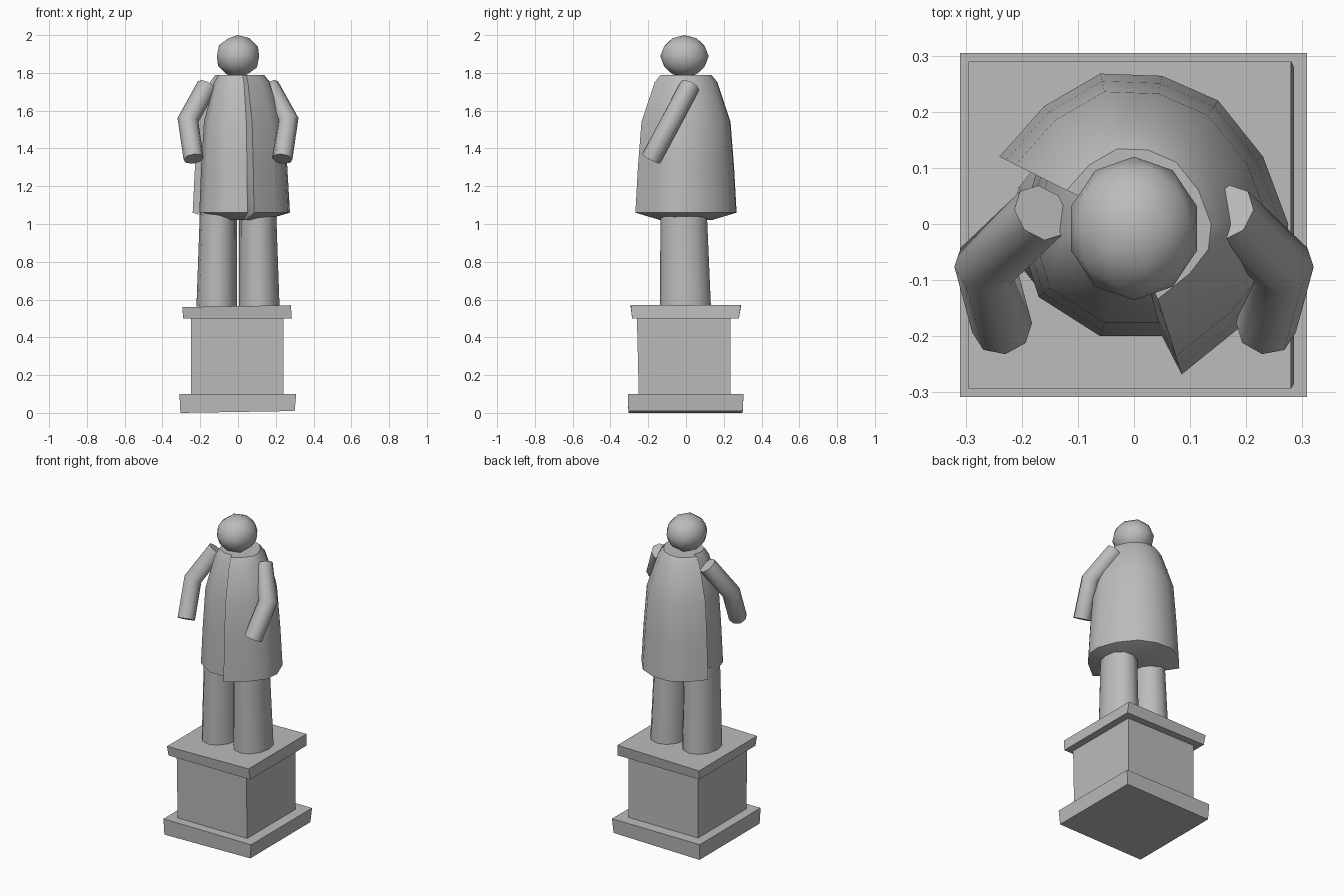
import bpy, bmesh, math
from mathutils import Vector

cube = bpy.data.objects.get("Cube")
if cube:
    bpy.data.objects.remove(cube, do_unlink=True)

stone = bpy.data.materials.new("grey stone")
stone.use_nodes = True
GREY = (0.5, 0.5, 0.5, 1)
stone.diffuse_color = GREY
stone.node_tree.nodes["Principled BSDF"].inputs["Base Color"].default_value = GREY


def finish(name, bm, angle=50):
    """Turn a bmesh into a named, shaded object."""
    bmesh.ops.recalc_face_normals(bm, faces=bm.faces)
    mesh = bpy.data.meshes.new(name)
    bm.to_mesh(mesh)
    bm.free()
    obj = bpy.data.objects.new(name, mesh)
    bpy.context.collection.objects.link(obj)
    mesh.materials.append(stone)
    bpy.ops.object.select_all(action='DESELECT')
    obj.select_set(True)
    bpy.context.view_layer.objects.active = obj
    bpy.ops.object.shade_smooth_by_angle(angle=math.radians(angle))
    return obj


def loft(name, rings, angle=50):
    """Skin a stack of equal-length rings and cap both ends."""
    bm = bmesh.new()
    rows = [[bm.verts.new(p) for p in ring] for ring in rings]
    n = len(rows[0])
    for a, b in zip(rows, rows[1:]):
        for i in range(n):
            j = (i + 1) % n
            bm.faces.new((a[i], a[j], b[j], b[i]))
    bm.faces.new(rows[0])
    bm.faces.new(rows[-1])
    return finish(name, bm, angle)


def ellipse(cx, cy, z, rx, ry, n=12):
    return [(cx + rx * math.cos(math.tau * i / n),
             cy + ry * math.sin(math.tau * i / n), z) for i in range(n)]


def rect(x0, x1, y0, y1, z_left, z_right):
    return [(x0, y0, z_left), (x1, y0, z_right), (x1, y1, z_right), (x0, y1, z_left)]


def arm(name, side, n=8, r=0.054):
    """Bent tube with a mitred elbow."""
    path = [Vector((side * x, y, z)) for x, y, z in
            ((0.165, 0.02, 1.73), (0.265, -0.075, 1.55), (0.235, -0.185, 1.345))]
    upper = (path[1] - path[0]).normalized()
    lower = (path[2] - path[1]).normalized()
    u = upper.orthogonal().normalized()
    v = upper.cross(u)
    bend = (upper + lower).normalized()
    rings = [[], [], []]
    for i in range(n):
        a = math.tau * i / n
        p = path[0] + r * (math.cos(a) * u + math.sin(a) * v)
        q = p + upper * ((path[1] - p).dot(bend) / upper.dot(bend))
        w = q + lower * ((path[2] - q).dot(lower) / lower.dot(lower))
        for ring, point in zip(rings, (p, q, w)):
            ring.append(point)
    return loft(name, rings)


# Pedestal: three slightly uneven blocks
loft("pedestal_base", [rect(-0.305, 0.3, -0.305, 0.3, 0.0, 0.01),
                       rect(-0.31, 0.308, -0.308, 0.305, 0.1, 0.1)], 30)
loft("pedestal_block", [rect(-0.25, 0.24, -0.25, 0.235, 0.09, 0.09),
                        rect(-0.25, 0.24, -0.26, 0.235, 0.51, 0.51)], 30)
loft("pedestal_top", [rect(-0.29, 0.285, -0.285, 0.28, 0.5, 0.5),
                      rect(-0.295, 0.28, -0.293, 0.29, 0.56, 0.57)], 30)

# Trouser legs
for name, side in (("right_leg", -1), ("left_leg", 1)):
    loft(name, [ellipse(side * 0.112, -0.003, 0.563, 0.108, 0.135),
                ellipse(side * 0.104, -0.013, 1.09, 0.097, 0.122)])

# Coat: overlapping front flap and a pleat under the right arm
outline = [(0.05, -0.2), (-0.06, -0.2), (-0.17, -0.13), (-0.205, -0.02),
           (-0.175, 0.09), (-0.24, 0.12), (-0.16, 0.21), (-0.06, 0.268),
           (0.05, 0.264), (0.15, 0.22), (0.23, 0.12), (0.275, 0.0),
           (0.265, -0.09), (0.2, -0.175), (0.085, -0.268)]
levels = [(1.02, 0.5), (1.06, 1.0), (1.3, 0.95), (1.54, 0.88), (1.75, 0.62), (1.79, 0.5)]
loft("coat", [[(x * s, y * s, z) for x, y in outline] for z, s in levels], 45)

# Arms
arm("right_arm", -1)
arm("left_arm", 1)

# Head
bm = bmesh.new()
bmesh.ops.create_icosphere(bm, subdivisions=2, radius=1)
for vert in bm.verts:
    vert.co = (vert.co.x * 0.118, vert.co.y * 0.128 - 0.008, vert.co.z * 0.112 + 1.888)
finish("head", bm)
